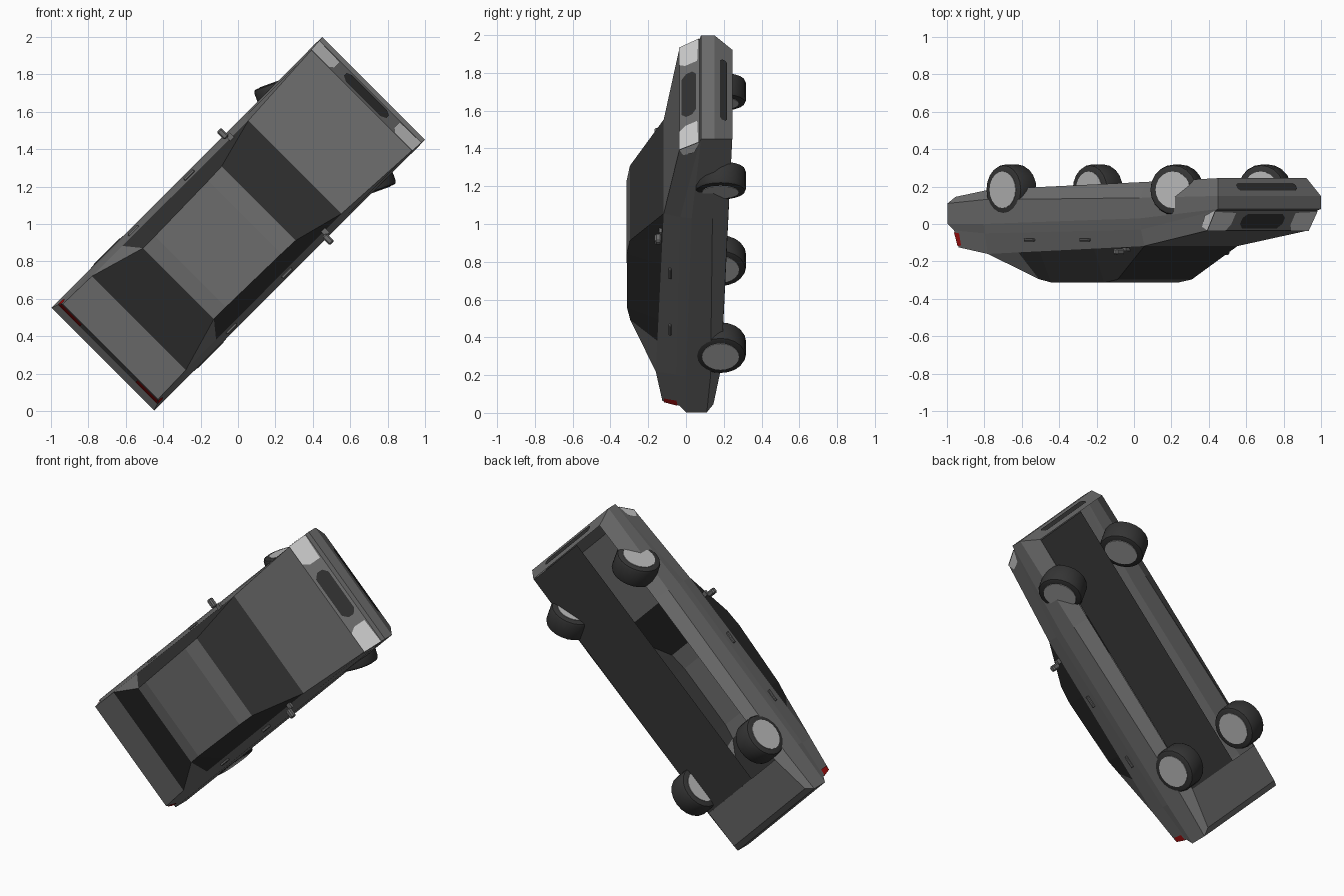
import bpy, bmesh, math
from mathutils import Matrix, Vector

cube = bpy.data.objects.get("Cube")
if cube:
    bpy.data.objects.remove(cube, do_unlink=True)


def material(name, r, g, b):
    m = bpy.data.materials.new(name)
    m.use_nodes = True
    m.diffuse_color = (r, g, b, 1)
    m.node_tree.nodes["Principled BSDF"].inputs["Base Color"].default_value = (r, g, b, 1)
    return m


PAINT = material("grey paint", 0.15, 0.15, 0.15)
GLASS = material("dark glass", 0.03, 0.03, 0.03)
RUBBER = material("black rubber", 0.035, 0.035, 0.035)
METAL = material("wheel metal", 0.48, 0.48, 0.48)
LAMP = material("headlight white", 0.6, 0.6, 0.6)
RED = material("tail light red", 0.4, 0.005, 0.005)

# Car space is (forward, left, up); it is tipped onto its nose diagonal here
h = math.sqrt(0.5)
CAR = Matrix(((h, -h, 0, 0), (0, 0, -1, 0), (h, h, 0, 1), (0, 0, 0, 1)))


def finish(name, bm, mats, local=Matrix(), smooth=False):
    bmesh.ops.recalc_face_normals(bm, faces=bm.faces)
    me = bpy.data.meshes.new(name)
    bm.to_mesh(me)
    bm.free()
    for m in mats:
        me.materials.append(m)
    ob = bpy.data.objects.new(name, me)
    bpy.context.collection.objects.link(ob)
    ob.matrix_world = CAR @ local
    if smooth:
        bpy.ops.object.select_all(action='DESELECT')
        ob.select_set(True)
        bpy.context.view_layer.objects.active = ob
        bpy.ops.object.shade_smooth_by_angle(angle=math.radians(35))
    return ob


def plate(name, points, mat):
    bm = bmesh.new()
    bm.faces.new([bm.verts.new(p) for p in points])
    return finish(name, bm, [mat])


def box(name, centre, size, mat, bevel=0.0):
    bm = bmesh.new()
    bmesh.ops.create_cube(bm, size=1)
    bmesh.ops.scale(bm, vec=size, verts=bm.verts)
    if bevel:
        bmesh.ops.bevel(bm, geom=bm.edges[:], offset=bevel, segments=1, affect='EDGES')
    return finish(name, bm, [mat], Matrix.Translation(centre))


# Lower body: rows run sill, lower ridge, upper ridge, shoulder, belt
stations = [
    [(-.99, .36, -.145), (-1.022, .388, -.11), (-1.022, .388, 0), (-.985, .375, .035), (-.965, .36, .125)],
    [(-.75, .335, -.185), (-.75, .388, -.13), (-.75, .388, 0), (-.75, .378, .05), (-.75, .355, .16)],
    [(.43, .34, -.225), (.43, .389, -.14), (.43, .389, -.03), (.43, .378, .03), (.43, .352, .118)],
    [(.97, .335, -.245), (1.025, .388, -.15), (1.025, .388, -.08), (1.0, .385, -.072), (.935, .38, .035)],
]
bm = bmesh.new()
grid = {}
for s, ring in enumerate(stations):
    for r, (u, l, w) in enumerate(ring):
        for side in (1, -1):
            grid[s, r, side] = bm.verts.new((u, l * side, w))


def across(a, b):
    bm.faces.new([grid[(*a, 1)], grid[(*a, -1)], grid[(*b, -1)], grid[(*b, 1)]])


for r in range(4):
    for s in range(3):
        for side in (1, -1):
            bm.faces.new([grid[s, r, side], grid[s + 1, r, side],
                          grid[s + 1, r + 1, side], grid[s, r + 1, side]])
    across((0, r), (0, r + 1))
    across((3, r), (3, r + 1))
across((0, 4), (1, 4))      # boot lid
across((2, 4), (3, 4))      # bonnet
across((0, 0), (1, 0))      # rear underside
finish("body_shell", bm, [PAINT])

# Floor pan
plate("floor_pan", [(-.75, -.335, -.186), (-.75, .1, -.186), (.965, .1, -.244), (.965, -.335, -.244)], RUBBER)

# Cabin: roof line with glass at each end, side windows below it
roof = [(-.75, .355, .16), (-.45, .268, .295), (-.36, .268, .312),
        (.05, .276, .314), (.156, .28, .297), (.43, .352, .118)]
bm = bmesh.new()
edge = {side: [bm.verts.new((u, l * side, w)) for u, l, w in roof] for side in (1, -1)}
for i in range(5):
    f = bm.faces.new([edge[1][i], edge[-1][i], edge[-1][i + 1], edge[1][i + 1]])
    f.material_index = 1 if i in (0, 4) else 0
rear_end, front_end = Vector(roof[0]), Vector(roof[-1])
for side in (1, -1):
    belt = []
    for u in (-.52, -.36, .05, .25):
        p = rear_end.lerp(front_end, (u - rear_end.x) / (front_end.x - rear_end.x))
        belt.append(bm.verts.new((p.x, p.y * side, p.z)))
    e = edge[side]
    bm.faces.new([e[0], e[1], belt[0]])
    panes = [[e[i + 1], e[i + 2], belt[i + 1], belt[i]] for i in range(3)]
    for pane in panes + [[e[4], e[5], belt[3]]]:
        bm.faces.new(pane).material_index = 1
finish("cabin", bm, [PAINT, GLASS])


# Nose details
def nose(l, t):
    return (.939 + .065 * t, l, .037 - .107 * t)


def lower_nose(l, w):
    return (1.029 + .58 * (w + .15), l, w - .003)


plate("grille", [nose(l, t) for l, t in ((-.13, .12), (.13, .12), (.16, .35), (.16, .65),
      (.13, .85), (-.13, .85), (-.16, .65), (-.16, .35))], GLASS)
plate("lower_grille", [lower_nose(l, w) for l, w in ((-.21, -.177), (.21, -.177), (.225, -.187), (.225, -.205),
      (.21, -.215), (-.21, -.215), (-.225, -.205), (-.225, -.187))], GLASS)

for side, label in ((1, "left"), (-1, "right")):
    # Headlight and its wrap round the wing
    plate(label + "_headlight", [nose(l * side, t) for l, t in
          ((.382, 0), (.25, 0), (.225, .3), (.225, .9), (.386, .95))], LAMP)
    plate(label + "_headlight_wrap", [(u, l * side, w) for u, l, w in
          ((.936, .384, .034), (.9, .385, .015), (.925, .391, -.045), (1.0, .389, -.07))], LAMP)
    # Tail light and its wrap
    plate(label + "_tail_light", [(u, l * side, w) for u, l, w in
          ((-.985, .372, .05), (-.985, .21, .05), (-.97, .21, .115), (-.97, .362, .115))], RED)
    plate(label + "_tail_light_wrap", [(u, l * side, w) for u, l, w in
          ((-.985, .376, .045), (-.945, .378, .05), (-.94, .367, .115), (-.968, .366, .118))], RED)
    # Door handles
    for u, part in ((-.42, "rear"), (0, "front")):
        box(label + "_" + part + "_door_handle", (u, side * .371, .085), (.075, .018, .016), PAINT, .004)
    # Door mirror on its stalk
    box(label + "_mirror", (.283, side * .398, .148), (.035, .06, .035), PAINT, .008)
    box(label + "_mirror_stalk", (.3, side * .357, .135), (.03, .04, .018), PAINT)
    # Wheels, the front pair steered to the right
    for u, l, turn, part in ((-.6, .326, 0, "rear"), (.658, .332, -25, "front")):
        place = (Matrix.Translation((u, l * side, -.183))
                 @ Matrix.Rotation(math.radians(turn), 4, 'Z')
                 @ Matrix.Rotation(math.pi / 2, 4, 'X'))
        bm = bmesh.new()
        bmesh.ops.create_cone(bm, cap_ends=True, segments=20, radius1=.135, radius2=.135, depth=.13)
        rims = [ed for ed in bm.edges if abs(ed.verts[0].co.z - ed.verts[1].co.z) < .001]
        bmesh.ops.bevel(bm, geom=rims, offset=.018, segments=2, affect='EDGES', profile=.5)
        finish(label + "_" + part + "_tyre", bm, [RUBBER], place, True)
        bm = bmesh.new()
        bmesh.ops.create_cone(bm, cap_ends=True, segments=20, radius1=.098, radius2=.098, depth=.136)
        finish(label + "_" + part + "_wheel_disc", bm, [METAL], place, True)
